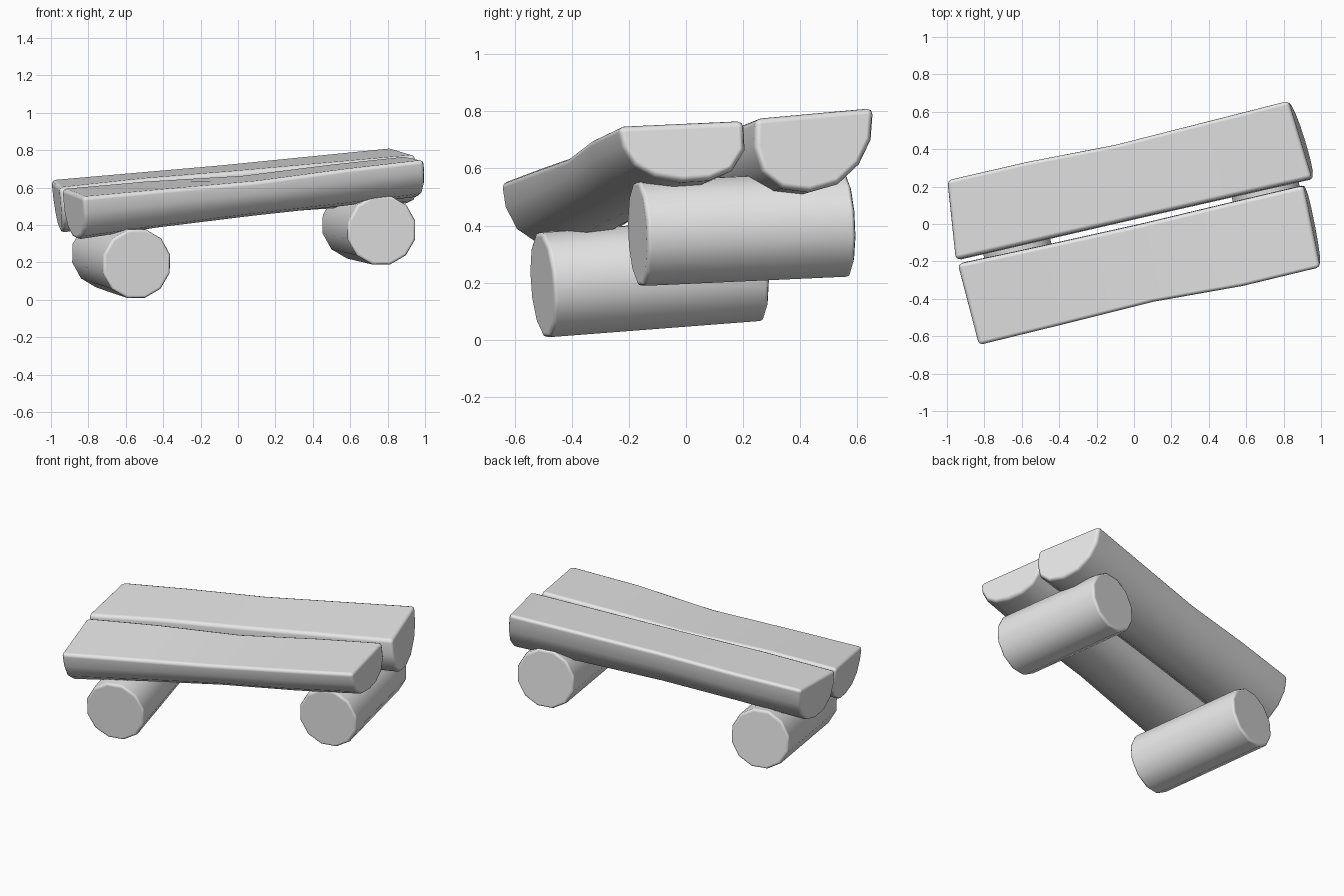
import bpy, bmesh, math
from mathutils import Vector

if "Cube" in bpy.data.objects:
    bpy.data.objects.remove(bpy.data.objects["Cube"])

grey = bpy.data.materials.new("plain_grey")
grey.diffuse_color = (0.8, 0.8, 0.8, 1)
grey.use_nodes = True
grey.node_tree.nodes["Principled BSDF"].inputs["Base Color"].default_value = grey.diffuse_color


def loft(name, rings, bevel):
    """Skin a row of closed rings, cap the ends and soften the rims."""
    bm = bmesh.new()
    rows = [[bm.verts.new(p) for p in ring] for ring in rings]
    n = len(rows[0])
    for a, b in zip(rows, rows[1:]):
        for i in range(n):
            j = (i + 1) % n
            bm.faces.new((a[i], a[j], b[j], b[i]))
    bm.faces.new(rows[0][::-1])
    bm.faces.new(rows[-1])
    bmesh.ops.recalc_face_normals(bm, faces=bm.faces)
    mesh = bpy.data.meshes.new(name)
    bm.to_mesh(mesh)
    bm.free()
    mesh.materials.append(grey)
    for f in mesh.polygons:
        f.use_smooth = True
    ob = bpy.data.objects.new(name, mesh)
    bpy.context.collection.objects.link(ob)
    mod = ob.modifiers.new("soft_rims", 'BEVEL')
    mod.width = bevel
    mod.segments = 2
    mod.limit_method = 'ANGLE'
    mod.angle_limit = math.radians(50)
    mod.harden_normals = True
    return ob


def log(name, start, end, radius, sides=12):
    start, end = Vector(start), Vector(end)
    axis = (end - start).normalized()
    side = axis.cross(Vector((0, 0, 1))).normalized()
    up = side.cross(axis)
    angles = [math.tau * (i + 0.5) / sides for i in range(sides)]
    rings = [[c + radius * (math.cos(a) * side + math.sin(a) * up) for a in angles]
             for c in (start, end)]
    loft(name, rings, 0.016)


def half_log(name, profile, stations):
    """Each station: front top corner, back top corner, depth."""
    down = Vector((0.1, 0, -1))
    rings = []
    for front, back, depth in stations:
        f, b = Vector(front), Vector(back)
        rings.append([f + (b - f) * u + down * depth * d for u, d in profile])
    loft(name, rings, 0.022)


# Seat halves: flat on top, rounded underneath
half_log("front_seat_half_log",
         [(0, 0), (0.03, 0.35), (0.12, 0.68), (0.28, 0.9), (0.5, 1), (0.72, 0.99),
          (0.9, 0.84), (1, 0.5), (0.99, 0)],
         [((-0.83, -0.65, 0.55), (-0.945, -0.21, 0.595), 0.25),
          ((-0.4, -0.545, 0.59), (-0.5, -0.115, 0.635), 0.225),
          ((0.1, -0.42, 0.635), (0.02, 0.0, 0.665), 0.2),
          ((0.58, -0.335, 0.70), (0.5, 0.115, 0.725), 0.21),
          ((0.995, -0.235, 0.748), (0.905, 0.21, 0.768), 0.205)])
half_log("back_seat_half_log",
         [(0.0, 0), (-0.01, 0.35), (0.05, 0.68), (0.22, 0.92), (0.46, 1), (0.7, 0.93),
          (0.88, 0.7), (0.98, 0.4), (1, 0)],
         [((-0.955, -0.19, 0.60), (-1.0, 0.235, 0.642), 0.26),
          ((-0.5, -0.085, 0.65), (-0.58, 0.332, 0.678), 0.25),
          ((0.0, 0.03, 0.69), (-0.1, 0.425, 0.72), 0.25),
          ((0.95, 0.245, 0.775), (0.825, 0.66, 0.813), 0.275)])

# Two round logs as feet
log("left_foot_log", (-0.54, -0.505, 0.192), (-0.71, 0.25, 0.25), 0.19)
log("right_foot_log", (0.77, -0.17, 0.372), (0.63, 0.56, 0.405), 0.19)
